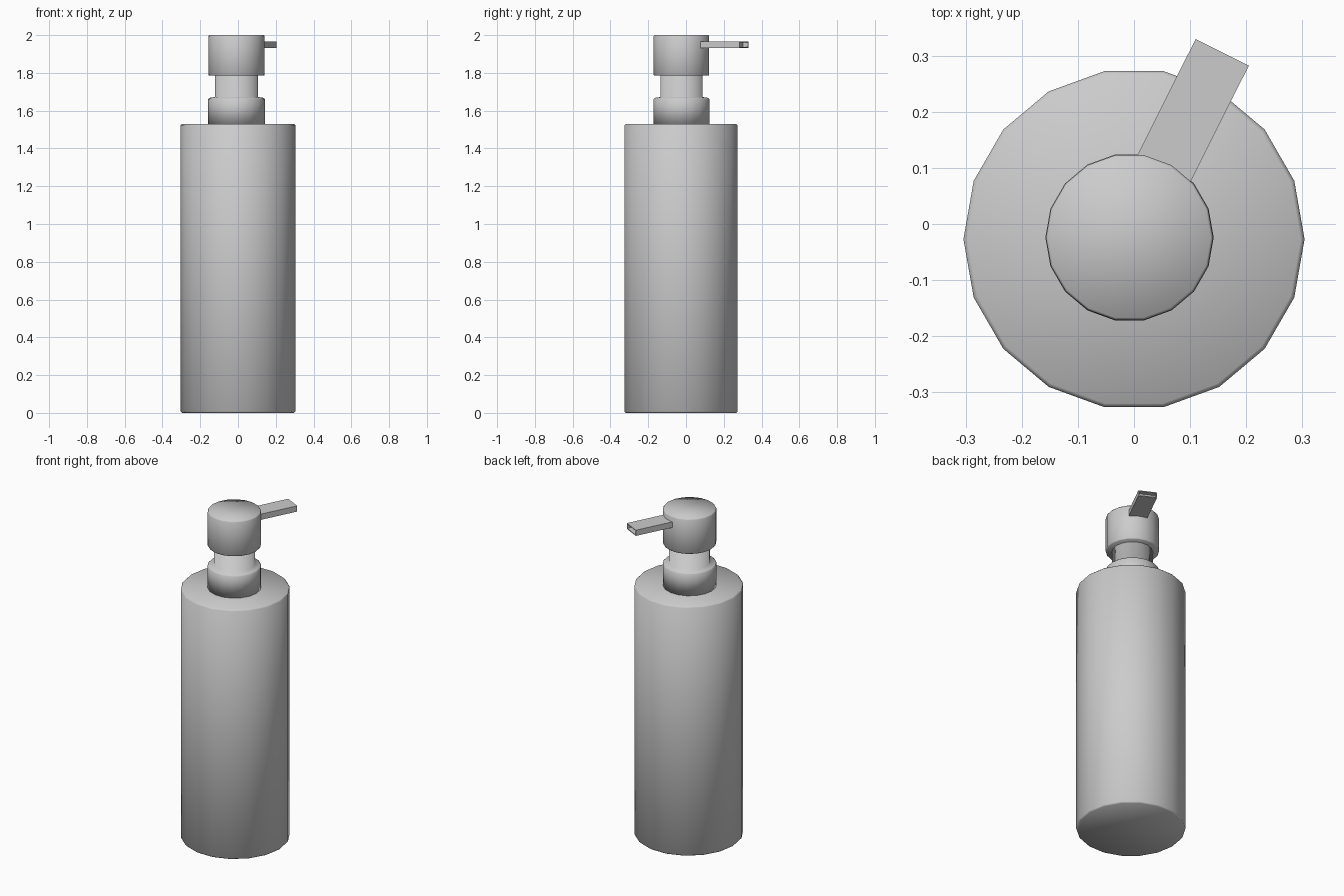
import bpy, bmesh, math
from mathutils import Matrix, Vector

if "Cube" in bpy.data.objects:
    bpy.data.objects.remove(bpy.data.objects["Cube"])

SIDES = 18


def finish(name, bm, location):
    bmesh.ops.recalc_face_normals(bm, faces=bm.faces)
    for f in bm.faces:
        f.smooth = True
    mesh = bpy.data.meshes.new(name)
    bm.to_mesh(mesh)
    bm.free()
    obj = bpy.data.objects.new(name, mesh)
    obj.location = location
    bpy.context.collection.objects.link(obj)
    return obj


def lathe(name, profile, location):
    """Revolve (radius, z) points around z and cap both ends."""
    bm = bmesh.new()
    rings = []
    for r, z in profile:
        rings.append([bm.verts.new((r * math.cos(math.tau * i / SIDES),
                                    r * math.sin(math.tau * i / SIDES), z))
                      for i in range(SIDES)])
    for a, b in zip(rings, rings[1:]):
        for i in range(SIDES):
            j = (i + 1) % SIDES
            bm.faces.new((a[i], a[j], b[j], b[i]))
    bm.faces.new(rings[0][::-1])
    bm.faces.new(rings[-1])
    return finish(name, bm, location)


# Bottle body with a fine chamfer at both rims
lathe("bottle_body", [(0.297, 0), (0.304, 0.007), (0.304, 1.523), (0.297, 1.53)],
      (0, -0.027, 0))

# Screw collar with the narrower pump neck
axis = (-0.008, -0.024, 0)
lathe("collar_and_neck", [(0.150, 1.525), (0.150, 1.661), (0.143, 1.668),
                          (0.114, 1.672), (0.114, 1.79)], axis)

# Pump head
lathe("pump_head", [(0.145, 1.785), (0.149, 1.79), (0.149, 1.994), (0.145, 2.0)], axis)

# Flat spout with a recessed opening at its tip
start, end, width, low, high = 0.10, 0.369, 0.106, 1.932, 1.967
bm = bmesh.new()
bmesh.ops.create_cube(bm, size=1, matrix=Matrix.Translation(
    ((start + end) / 2, 0, (low + high) / 2)) @ Matrix.Diagonal((end - start, width, high - low, 1)))
bm.faces.ensure_lookup_table()
tip = max(bm.faces, key=lambda f: f.calc_center_median().x)
bmesh.ops.inset_region(bm, faces=[tip], thickness=0.007)
inner = bmesh.ops.extrude_face_region(bm, geom=[tip])
bmesh.ops.translate(bm, vec=Vector((-0.03, 0, 0)),
                    verts=[v for v in inner["geom"] if isinstance(v, bmesh.types.BMVert)])
if tip.is_valid:
    bmesh.ops.delete(bm, geom=[tip], context='FACES_ONLY')
spout = finish("spout", bm, axis)
spout.rotation_euler.z = math.radians(63.4)
spout.select_set(True)
bpy.context.view_layer.objects.active = spout
bpy.ops.object.shade_smooth_by_angle(angle=math.radians(40))
